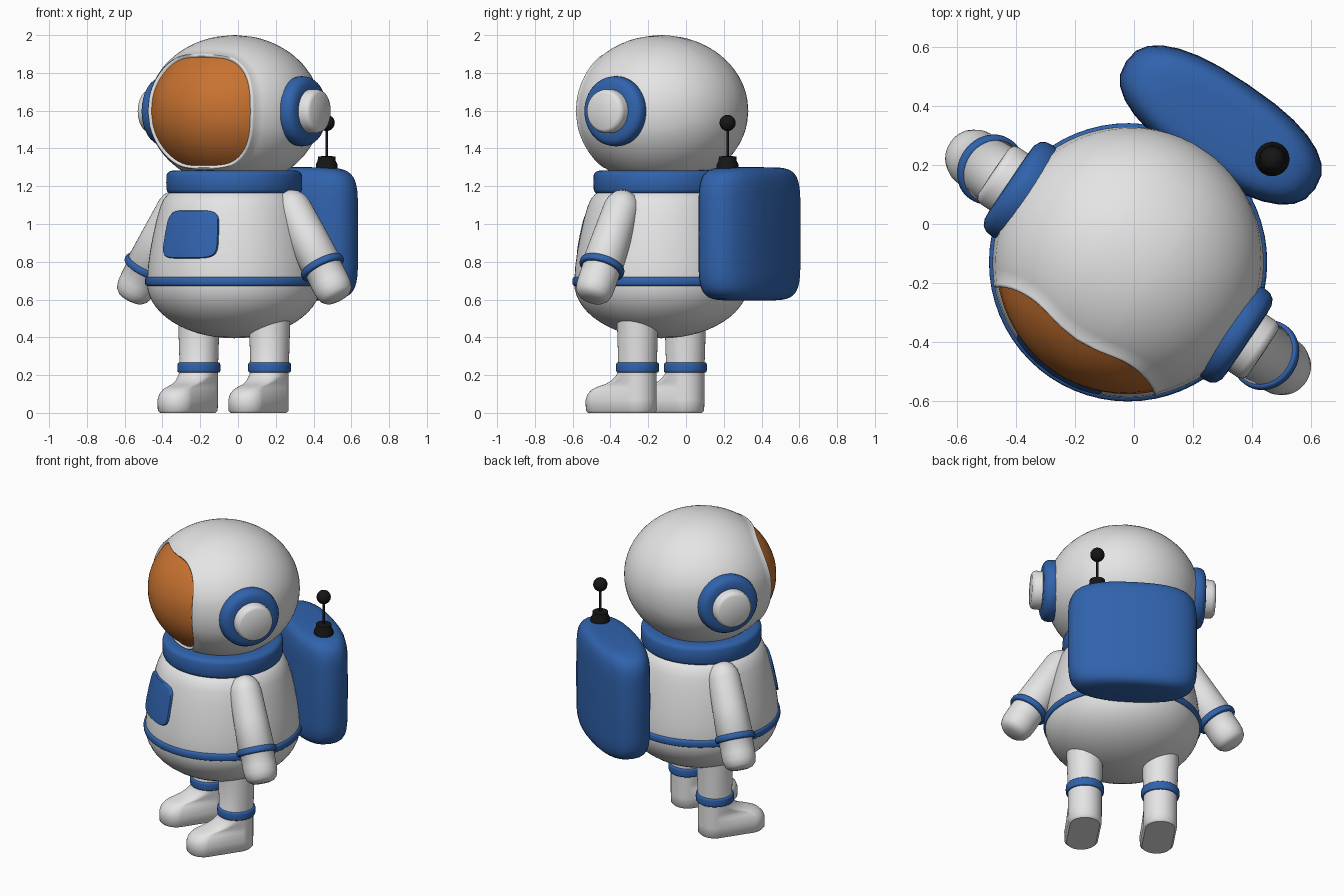
import bpy, bmesh, math
from mathutils import Vector, Matrix

if "Cube" in bpy.data.objects:
    bpy.data.objects.remove(bpy.data.objects["Cube"])

# The whole figure is turned about z and shifted slightly
PLACE = Matrix.Translation((-0.02, -0.13, 0)) @ Matrix.Rotation(math.radians(-34), 4, 'Z')


def material(name, rgb):
    m = bpy.data.materials.new(name)
    m.diffuse_color = (*rgb, 1)
    m.use_nodes = True
    m.node_tree.nodes["Principled BSDF"].inputs["Base Color"].default_value = m.diffuse_color
    return m


WHITE = material("white", (0.78, 0.78, 0.78))
BLUE = material("blue", (0.03, 0.125, 0.42))
ORANGE = material("orange", (0.58, 0.17, 0.03))
BLACK = material("black", (0.008, 0.008, 0.008))


def loft(name, rings, mats, matrix=Matrix(), rule=None):
    """Skin a list of equal-length rings; rule(ring index) gives the material slot."""
    bm = bmesh.new()
    vs = [[bm.verts.new(p) for p in r] for r in rings]
    n = len(rings[0])
    for k in range(len(rings) - 1):
        for i in range(n):
            j = (i + 1) % n
            f = bm.faces.new((vs[k][i], vs[k][j], vs[k + 1][j], vs[k + 1][i]))
            f.material_index = rule(k) if rule else 0
    bmesh.ops.remove_doubles(bm, verts=bm.verts, dist=1e-5)
    bmesh.ops.holes_fill(bm, edges=[e for e in bm.edges if e.is_boundary], sides=0)
    bmesh.ops.recalc_face_normals(bm, faces=bm.faces)
    bm.transform(PLACE @ matrix)
    me = bpy.data.meshes.new(name)
    bm.to_mesh(me)
    bm.free()
    for m in mats:
        me.materials.append(m)
    ob = bpy.data.objects.new(name, me)
    bpy.context.collection.objects.link(ob)
    bpy.ops.object.select_all(action='DESELECT')
    ob.select_set(True)
    bpy.context.view_layer.objects.active = ob
    bpy.ops.object.shade_smooth_by_angle(angle=math.radians(45))
    return ob


def circle(r, z, n):
    return [(r * math.cos(2 * math.pi * i / n), r * math.sin(2 * math.pi * i / n), z) for i in range(n)]


def lathe(name, profile, mat, matrix=Matrix(), n=48):
    return loft(name, [circle(r, z, n) for r, z in profile], [mat], matrix)


def band(name, r_in, r_out, z0, z1, mat, matrix=Matrix(), e=0.6):
    """Ring with a rounded outer side."""
    zc, h, w = (z0 + z1) / 2, (z1 - z0) / 2, r_out - r_in
    prof = []
    for i in range(13):
        a = -math.pi / 2 + math.pi * i / 12
        prof.append((r_in + w * power(math.cos(a), e), zc + h * power(math.sin(a), e)))
    return lathe(name, prof + [prof[0]], mat, matrix, 64)


def power(v, e):
    return math.copysign(abs(v) ** e, v) if abs(v) > 1e-9 else 0.0


def squircle(n, e):
    return [(power(math.cos(2 * math.pi * i / n), e), power(math.sin(2 * math.pi * i / n), e)) for i in range(n)]


# Helmet: rings spread from the visor centre, over the visor rim, to the back
front, back = Vector((0, -1, 0)), Vector((0, 1, 0))
edge = []
for u, v in squircle(96, 0.5):
    az, z = math.radians(45) * u, 0.735 * v - 0.012
    c = math.sqrt(1 - z * z)
    edge.append(Vector((math.sin(az) * c, -math.cos(az) * c, z)))
steps = [(front, t / 10, 0.972) for t in range(11)]
steps += [(back, t, s) for t, s in ((0.002, 1.0), (0.006, 1.008), (0.014, 1.008), (0.018, 1.0))]
steps += [(back, 0.018 + 0.982 * t / 24, 1.0) for t in range(1, 25)]
rings = []
for pole, t, s in steps:
    ring = []
    for d in edge:
        p = front.slerp(d, t) if pole is front else d.slerp(back, t)
        ring.append((0.46 * s * p.x, 0.46 * s * p.y, 1.60 + 0.40 * s * p.z))
    rings.append(ring)
loft("helmet", rings, [WHITE, ORANGE], rule=lambda k: 1 if k < 10 else 0)

# Body
BODY = [(0.462 * math.sin(a), 0.69 - 0.295 * math.cos(a)) for a in [math.pi / 2 * i / 14 for i in range(15)]]
BODY += [(0.456, 0.78), (0.445, 0.86), (0.43, 0.94), (0.412, 1.02), (0.392, 1.09), (0.375, 1.13), (0.35, 1.16), (0.30, 1.19)]
lathe("body", BODY, WHITE, n=72)


def body_radius(z):
    for (r0, z0), (r1, z1) in zip(BODY, BODY[1:]):
        if z0 <= z <= z1:
            return r0 + (r1 - r0) * (z - z0) / (z1 - z0)


band("collar", 0.25, 0.36, 1.155, 1.285, BLUE, e=0.4)
band("belt", 0.44, 0.472, 0.67, 0.722, BLUE)

# Chest panel wrapped on the body
rings = []
for t, off in [(i / 8, 0.012) for i in range(8)] + [(0.97, 0.012), (1, 0.006), (1, -0.02)]:
    ring = []
    for u, v in squircle(64, 0.4):
        az, z = math.radians(23) * u * t, 0.945 + 0.127 * v * t
        r = body_radius(z) + off
        ring.append((r * math.sin(az), -r * math.cos(az), z))
    rings.append(ring)
loft("chest_panel", rings, [BLUE])

# Backpack: rounded block
rings = []
for k in range(25):
    a = -math.pi / 2 + math.pi * k / 24
    s, z = power(math.cos(a), 0.33), 0.948 + 0.353 * power(math.sin(a), 0.33)
    rings.append([(0.387 * s * u, 0.562 + 0.166 * s * v, z) for u, v in squircle(28, 0.82)])
loft("backpack", rings, [BLUE])

# Antenna on the backpack
spot = Matrix.Translation((0.21, 0.564, 0))
lathe("antenna_base", [(0, 1.27), (0.058, 1.27), (0.058, 1.315), (0.048, 1.335), (0.046, 1.358), (0, 1.36)], BLACK, spot, 24)
lathe("antenna_rod", [(0, 1.35), (0.007, 1.35), (0.007, 1.52), (0, 1.52)], BLACK, spot, 12)
lathe("antenna_ball", [(0.043 * math.sin(math.pi * i / 10), 1.535 - 0.043 * math.cos(math.pi * i / 10)) for i in range(11)],
      BLACK, spot, 20)

ARM = [(0, -0.095), (0.035, -0.09), (0.065, -0.07), (0.087, -0.035), (0.096, 0), (0.103, 0.18), (0.11, 0.36),
       (0.102, 0.37), (0.102, 0.46), (0.1, 0.50), (0.09, 0.535), (0.07, 0.555), (0.04, 0.563), (0, 0.565)]
# Leg with boot: height, toe reach, heel radius, toe radius
LEG = [(0, 0.21, 0.088, 0.088), (0.012, 0.21, 0.1, 0.1), (0.07, 0.21, 0.101, 0.101), (0.1, 0.205, 0.101, 0.095),
       (0.125, 0.19, 0.101, 0.083), (0.14, 0.16, 0.101, 0.075), (0.152, 0.11, 0.101, 0.08),
       (0.17, 0.06, 0.101, 0.09), (0.195, 0.02, 0.101, 0.099), (0.22, 0, 0.101, 0.101), (0.5, 0, 0.11, 0.11)]

for side, sx in (("left", -1), ("right", 1)):
    # Ear piece along the sideways axis
    ear = Matrix.Translation((0, 0, 1.597)) @ Matrix.Rotation(sx * math.pi / 2, 4, 'Y')
    lathe(side + "_ear_disc", [(0, 0.34), (0.165, 0.34), (0.18, 0.40), (0.186, 0.43), (0.183, 0.457), (0.172, 0.475),
                               (0.15, 0.486), (0.12, 0.488), (0, 0.488)], BLUE, ear)
    lathe(side + "_ear_cap", [(0, 0.46), (0.116, 0.46), (0.116, 0.525), (0.11, 0.542), (0.095, 0.551), (0, 0.553)], WHITE, ear)
    # Arm and wrist band
    axis = Vector((sx * 0.515, 0, -0.857))
    arm = Matrix.Translation((sx * 0.375, 0, 1.085)) @ axis.to_track_quat('Z', 'Y').to_matrix().to_4x4()
    lathe(side + "_arm", ARM, WHITE, arm, 40)
    band(side + "_wrist_band", 0.095, 0.122, 0.345, 0.385, BLUE, arm)
    # Leg and ankle band
    hip = Matrix.Translation((sx * 0.226, 0, 0))
    rings = []
    for z, reach, rh, rt in LEG:
        ring = []
        for i in range(40):
            a = 2 * math.pi * (i + 0.5) / 40
            r, y = (rh, 0) if math.sin(a) > 0 else (rt, -reach)
            ring.append((r * math.cos(a), y + r * math.sin(a), z))
        rings.append(ring)
    loft(side + "_leg", rings, [WHITE], hip)
    band(side + "_ankle_band", 0.09, 0.114, 0.213, 0.267, BLUE, hip, 0.4)
